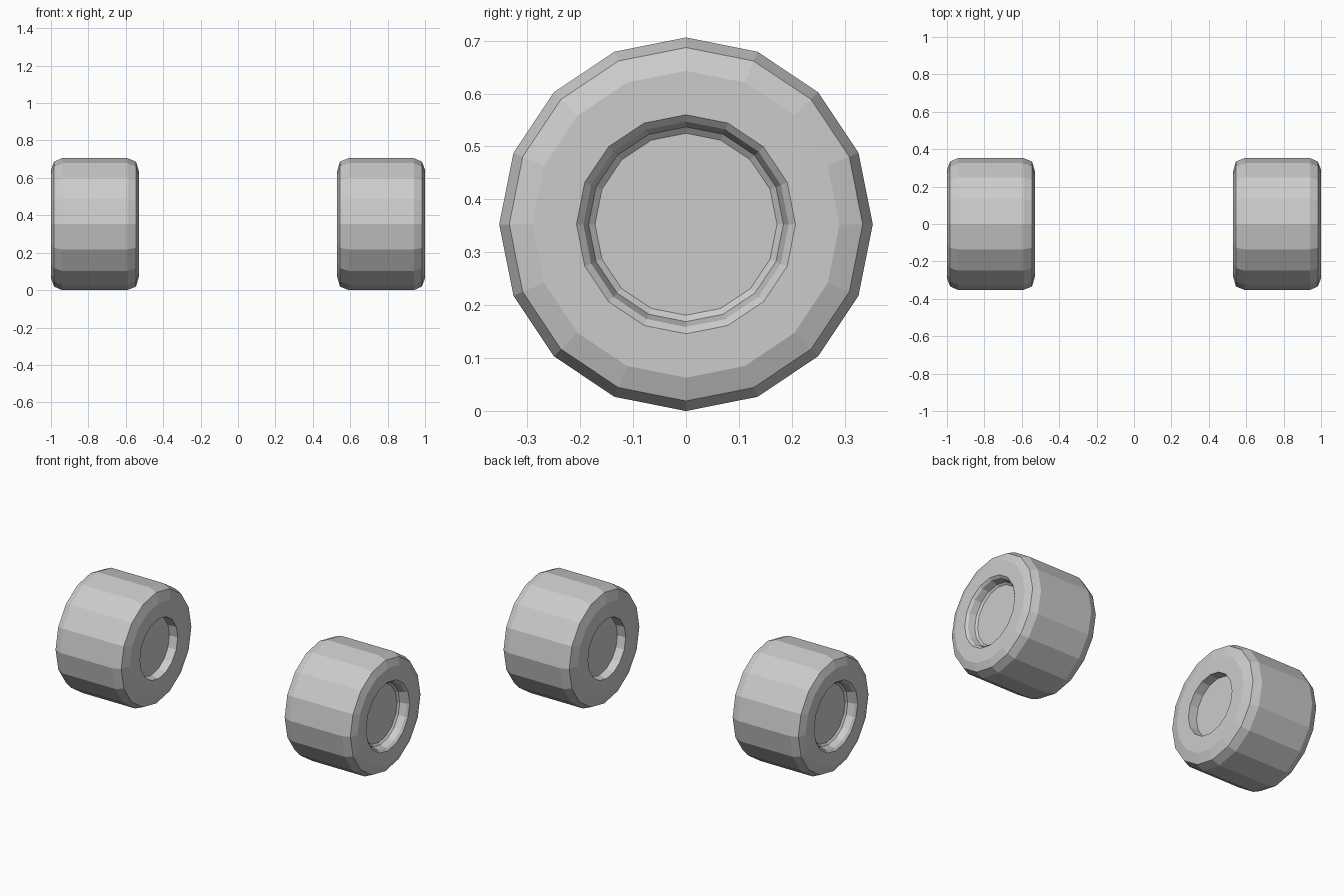
import bpy
import bmesh
from math import sin, cos, tau

cube = bpy.data.objects.get("Cube")
if cube:
    bpy.data.objects.remove(cube, do_unlink=True)

SIDES = 16
AXLE_HEIGHT = 0.353

grey = bpy.data.materials.new("plain_grey")
grey.use_nodes = True
colour = (0.6, 0.6, 0.6, 1)
grey.diffuse_color = colour
grey.node_tree.nodes["Principled BSDF"].inputs["Base Color"].default_value = colour

# Half section as (distance from centre, radius), outer hub to inner hub
PROFILE = [
    (0.94, 0.172), (0.95, 0.184), (0.988, 0.194), (1.0, 0.207),   # outer hub recess
    (1.0, 0.29), (0.983, 0.334), (0.94, 0.353),                   # outer shoulder
    (0.592, 0.353), (0.545, 0.334), (0.528, 0.275),               # inner shoulder
    (0.528, 0.18), (0.58, 0.175),                                 # inner hub recess
]


def make_wheel(name, side):
    bm = bmesh.new()
    rings = []
    for x, radius in PROFILE:
        rings.append([
            bm.verts.new((side * x,
                          radius * sin(tau * i / SIDES),
                          AXLE_HEIGHT + radius * cos(tau * i / SIDES)))
            for i in range(SIDES)])
    # Tread, shoulders and recess walls
    for a, b in zip(rings, rings[1:]):
        for i in range(SIDES):
            j = (i + 1) % SIDES
            bm.faces.new((a[i], a[j], b[j], b[i]))
    # Flat hub floors
    bm.faces.new(rings[0])
    bm.faces.new(rings[-1])
    bmesh.ops.recalc_face_normals(bm, faces=bm.faces)
    mesh = bpy.data.meshes.new(name)
    bm.to_mesh(mesh)
    bm.free()
    mesh.materials.append(grey)
    wheel = bpy.data.objects.new(name, mesh)
    bpy.context.collection.objects.link(wheel)


make_wheel("left_wheel", 1)
make_wheel("right_wheel", -1)
